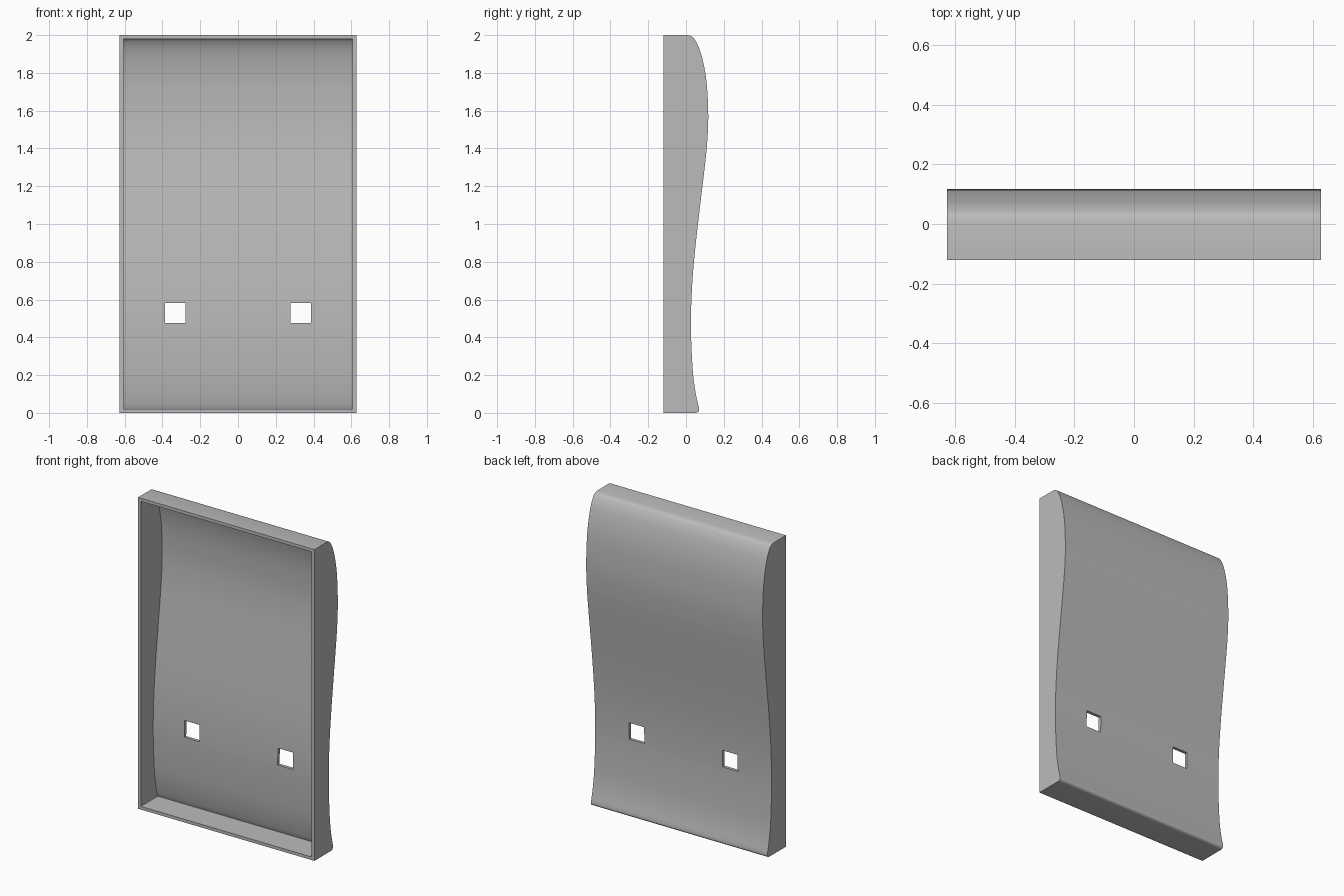
import bpy
import bmesh
from mathutils import Vector

if "Cube" in bpy.data.objects:
    bpy.data.objects.remove(bpy.data.objects["Cube"], do_unlink=True)

HALF_W, FRONT, WALL = 0.627, -0.12, 0.02

grey = bpy.data.materials.new("plain grey")
grey.use_nodes = True
grey.diffuse_color = (0.5, 0.5, 0.5, 1)
grey.node_tree.nodes["Principled BSDF"].inputs["Base Color"].default_value = (0.5, 0.5, 0.5, 1)

# Key points (y, z) of the wavy back, bottom to top
KEYS = [Vector(p) for p in (
    (0.05, 0), (0.063, 0.004), (0.069, 0.022), (0.052, 0.1), (0.038, 0.2),
    (0.029, 0.35), (0.026, 0.5), (0.034, 0.7), (0.052, 0.9), (0.075, 1.1),
    (0.099, 1.3), (0.112, 1.43), (0.118, 1.57), (0.111, 1.73), (0.095, 1.84),
    (0.07, 1.93), (0.045, 1.978), (0.028, 1.994), (0.008, 2.0))]


def smooth_path(keys, steps=4):
    """Catmull-Rom curve through the key points."""
    pts = [keys[0]] + keys + [keys[-1]]
    path = []
    for a, b, c, d in zip(pts, pts[1:], pts[2:], pts[3:]):
        for i in range(steps):
            t = i / steps
            path.append(0.5 * (2 * b + (c - a) * t + (2 * a - 5 * b + 4 * c - d) * t * t
                               + (3 * b - a - 3 * c + d) * t ** 3))
    return path + [keys[-1]]


def inset_path(path, dist):
    """Move the curve inwards, keeping it inside the top and bottom walls."""
    inner = []
    for i, p in enumerate(path):
        tangent = (path[min(i + 1, len(path) - 1)] - path[max(i - 1, 0)]).normalized()
        q = p + Vector((-tangent.y, tangent.x)) * dist
        if dist < q.y < 2 - dist and (not inner or q.y > inner[-1].y):
            inner.append(q)
    return ([Vector((inner[0].x, dist))] + inner
            + [Vector((inner[-1].x - 0.005, 2 - dist))])


def prism(name, outline, x0, x1):
    """Extrude a (y, z) outline along x."""
    bm = bmesh.new()
    face = bm.faces.new([bm.verts.new((x0, p[0], p[1])) for p in outline])
    ext = bmesh.ops.extrude_face_region(bm, geom=[face], use_keep_orig=True)
    moved = [v for v in ext["geom"] if isinstance(v, bmesh.types.BMVert)]
    bmesh.ops.translate(bm, verts=moved, vec=(x1 - x0, 0, 0))
    bmesh.ops.recalc_face_normals(bm, faces=bm.faces)
    mesh = bpy.data.meshes.new(name)
    bm.to_mesh(mesh)
    bm.free()
    obj = bpy.data.objects.new(name, mesh)
    bpy.context.collection.objects.link(obj)
    return obj


# Solid body of the panel
back = smooth_path(KEYS)
panel = prism("panel_shell", [(FRONT, 0)] + back + [(FRONT, 2)], -HALF_W, HALF_W)
panel.data.materials.append(grey)

# Hollow open at the front, and two square through holes
inside = inset_path(back, WALL)
cutters = [prism("hollow_cutter", [(FRONT - 0.1, WALL)] + inside + [(FRONT - 0.1, 2 - WALL)],
                 WALL - HALF_W, HALF_W - WALL)]
hole = [(-0.3, 0.475), (0.3, 0.475), (0.3, 0.582), (-0.3, 0.582)]
for side in (-1, 1):
    cutters.append(prism("hole_cutter", hole, side * 0.332 - 0.054, side * 0.332 + 0.054))

for cutter in cutters:
    cutter.hide_render = True
    mod = panel.modifiers.new("cut", 'BOOLEAN')
    mod.operation, mod.solver, mod.object = 'DIFFERENCE', 'EXACT', cutter

# Bake the cuts and remove the cutters
graph = bpy.context.evaluated_depsgraph_get()
graph.update()
baked = bpy.data.meshes.new_from_object(panel.evaluated_get(graph))
panel.modifiers.clear()
panel.data = baked
for cutter in cutters:
    bpy.data.objects.remove(cutter, do_unlink=True)
panel.data.materials.clear()
panel.data.materials.append(grey)

# Smooth waves, crisp rims
bpy.ops.object.select_all(action='DESELECT')
panel.select_set(True)
bpy.context.view_layer.objects.active = panel
bpy.ops.object.shade_smooth_by_angle(angle=0.5)
